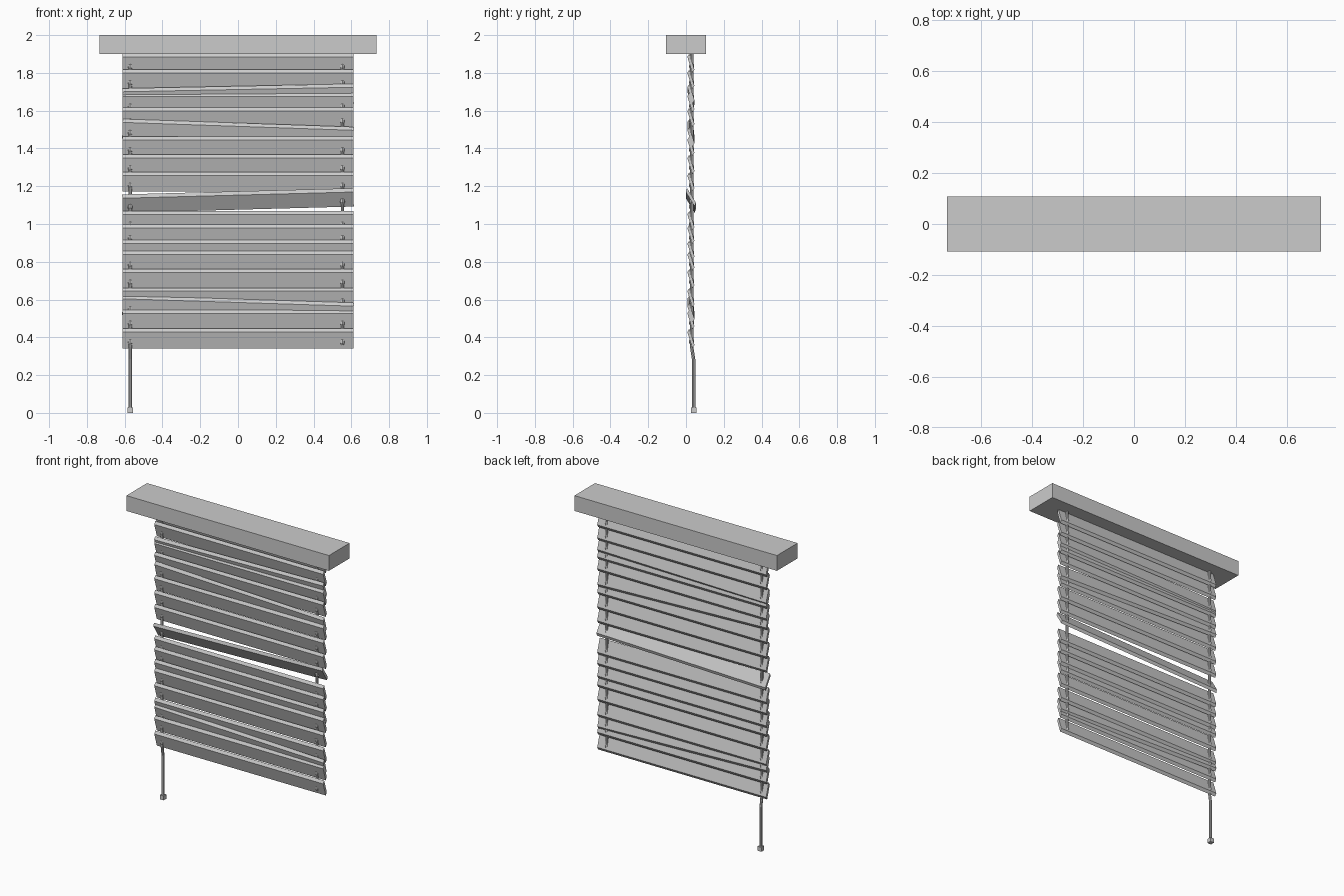
import bpy, bmesh
from math import atan2, radians
from mathutils import Vector, Matrix

if "Cube" in bpy.data.objects:
    bpy.data.objects.remove(bpy.data.objects["Cube"])


def add_mesh(name, bm):
    bmesh.ops.recalc_face_normals(bm, faces=bm.faces)
    me = bpy.data.meshes.new(name)
    bm.to_mesh(me)
    bm.free()
    ob = bpy.data.objects.new(name, me)
    bpy.context.collection.objects.link(ob)
    return ob


def box(name, size, loc):
    bm = bmesh.new()
    bmesh.ops.create_cube(bm, size=1)
    bmesh.ops.scale(bm, vec=size, verts=bm.verts)
    bmesh.ops.translate(bm, vec=loc, verts=bm.verts)
    return add_mesh(name, bm)


def tube(name, points, radii, sides=8):
    # Faceted rod through points, running downwards
    bm = bmesh.new()
    rings = []
    for p, r in zip(points, radii):
        ring = bmesh.ops.create_circle(bm, segments=sides, radius=r,
                                       matrix=Matrix.Translation(p))['verts']
        rings.append(ring)
    for a, b in zip(rings, rings[1:]):
        for i in range(sides):
            j = (i + 1) % sides
            bm.faces.new((a[i], a[j], b[j], b[i]))
    bm.faces.new(rings[0])
    bm.faces.new(rings[-1])
    return add_mesh(name, bm)


HALF = 0.612
SECTION = [(-0.019, 0.034), (-0.008, 0.052), (0.019, -0.034), (0.008, -0.052)]


def slat(index, left, right, extra):
    # Skewed thin bar; left/right are heights of its top edge at each end
    bm = bmesh.new()
    ends = [[bm.verts.new((x, y, z)) for y, z in SECTION] for x in (-HALF, HALF)]
    for i in range(4):
        j = (i + 1) % 4
        bm.faces.new((ends[0][i], ends[0][j], ends[1][j], ends[1][i]))
    bm.faces.new(ends[0])
    bm.faces.new(ends[1])
    roll = -atan2(right - left, 2 * HALF)
    ob = add_mesh(f"slat_{index:02d}", bm)
    ob.matrix_world = (Matrix.Translation((0, 0.026, (left + right) / 2 - 0.052))
                       @ Matrix.Rotation(roll, 4, 'Y')
                       @ Matrix.Rotation(radians(extra), 4, 'X'))


# Head rail
box("head_rail", (1.468, 0.214, 0.1), (0, 0, 1.95))

# Slats: some hang crooked
straight = [1.903, 1.818, 1.694, 1.616, 1.463, 1.367, 1.275, 1.069,
            0.997, 0.914, 0.856, 0.762, 0.662, 0.545, 0.446]
slats = [(z, z, 0) for z in straight]
slats += [(1.718, 1.742, 0), (1.556, 1.514, 0), (1.16, 1.193, 14), (0.622, 0.583, 0)]
slats.sort(key=lambda s: -s[0])
for n, s in enumerate(slats, 1):
    slat(n, *s)

# Cords; the left one hangs down as a pull cord
CY, R = 0.03, 0.009
tube("pull_cord", [Vector((-0.571, CY, 1.91)), Vector((-0.571, CY, 0.35)),
                   Vector((-0.571, 0.04, 0.285)), Vector((-0.571, 0.04, 0.02))], [R] * 4)
tube("ladder_cord", [Vector((0.553, CY, 1.91)), Vector((0.553, CY, 0.36))], [R] * 2)
box("pull_knob", (0.028, 0.028, 0.028), (-0.571, 0.041, 0.014))

# Small beads where the cords pass through each slat
for n, (left, right, _) in enumerate(slats, 1):
    for side, x in (("left", -0.571), ("right", 0.553)):
        z = left + (right - left) * (x + HALF) / (2 * HALF) - 0.068
        tube(f"cord_bead_{side}_{n:02d}",
             [Vector((x, CY, z + h)) for h in (0.015, 0.007, -0.007, -0.015)],
             [R, 0.013, 0.013, R])
